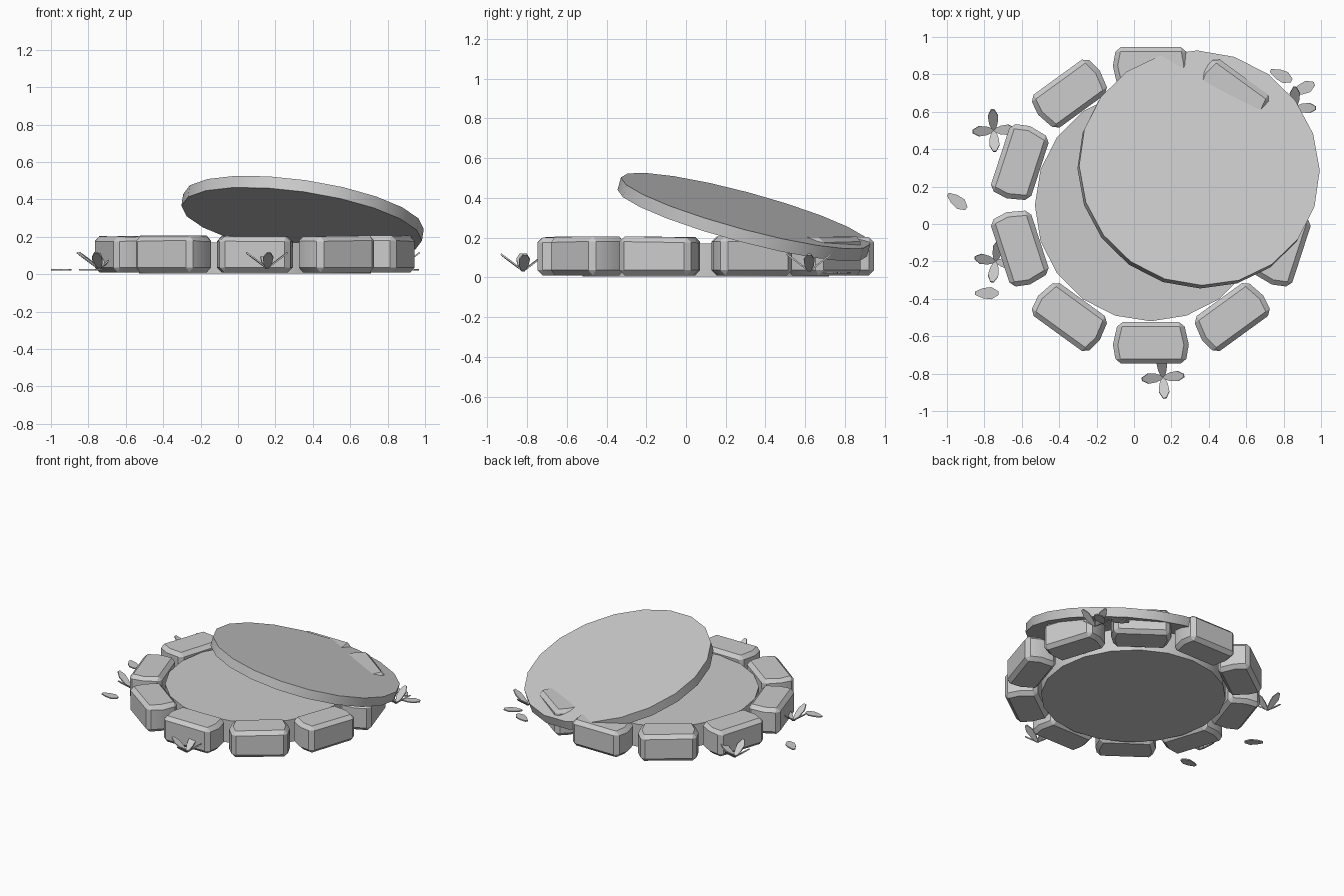
import bpy, bmesh, math, random
from mathutils import Vector, Matrix

random.seed(4)
if "Cube" in bpy.data.objects:
    bpy.data.objects.remove(bpy.data.objects["Cube"])

grey = bpy.data.materials.new("plain_grey")
grey.use_nodes = True
grey.diffuse_color = (0.6, 0.6, 0.6, 1)
grey.node_tree.nodes["Principled BSDF"].inputs["Base Color"].default_value = (0.6, 0.6, 0.6, 1)


def finish(bm, name, matrix, smooth=None):
    bmesh.ops.recalc_face_normals(bm, faces=bm.faces)
    mesh = bpy.data.meshes.new(name)
    bm.to_mesh(mesh)
    bm.free()
    mesh.materials.append(grey)
    obj = bpy.data.objects.new(name, mesh)
    bpy.context.collection.objects.link(obj)
    obj.matrix_world = matrix
    if smooth:
        bpy.ops.object.select_all(action="DESELECT")
        obj.select_set(True)
        bpy.context.view_layer.objects.active = obj
        bpy.ops.object.shade_smooth_by_angle(angle=math.radians(smooth))
    return obj


def disc(name, radius, height, matrix):
    """Flat 20-sided disc whose top face lies on the local origin."""
    bm = bmesh.new()
    bmesh.ops.create_cone(bm, cap_ends=True, segments=20, radius1=radius, radius2=radius,
                          depth=height, matrix=Matrix.Translation((0, 0, -height / 2)))
    return finish(bm, name, matrix, 30)


def stone(name, matrix):
    """Block with slightly pointed ends and chamfered edges; local -y faces outward."""
    bm = bmesh.new()
    half = [(0.185, -0.112), (0.203, -0.01), (0.175, 0.112)]
    outline = half + [(-x, y) for x, y in reversed(half)]
    base = bm.faces.new([bm.verts.new((x, y, 0.01)) for x, y in outline])
    top = bmesh.ops.extrude_face_region(bm, geom=[base])["geom"]
    for v in top:
        if isinstance(v, bmesh.types.BMVert):
            v.co.z = 0.205 + random.uniform(-0.006, 0.003)
    bmesh.ops.recalc_face_normals(bm, faces=bm.faces)
    sharp = [e for e in bm.edges if e.calc_face_angle(0) > 0.5]
    bmesh.ops.bevel(bm, geom=sharp, offset=0.026, segments=1, affect="EDGES", clamp_overlap=True)
    return finish(bm, name, matrix, 30)


def leaf(name, length, width, matrix):
    """Thin pointed leaf running along local +x from the origin."""
    bm = bmesh.new()
    rows = [(0, 0.14), (0.35, 0.42), (0.7, 0.5), (1, 0.16)]
    side = [(x * length, y * width) for x, y in rows]
    outline = side + [(x, -y) for x, y in reversed(side)]
    face = bm.faces.new([bm.verts.new((x, y, -0.004)) for x, y in outline])
    top = bmesh.ops.extrude_face_region(bm, geom=[face])["geom"]
    bmesh.ops.translate(bm, vec=(0, 0, 0.008), verts=[v for v in top if isinstance(v, bmesh.types.BMVert)])
    return finish(bm, name, matrix)


def turn(angle, axis="Z"):
    return Matrix.Rotation(math.radians(angle), 4, axis)


# Ring of ten stones round a filled basin
centre = Vector((0.09, 0.10, 0))
for i in range(10):
    stone(f"rim_stone_{i + 1}",
          Matrix.Translation(centre) @ turn(36 * i) @ Matrix.Translation((0, -0.735, 0)))
disc("basin", 0.62, 0.165, Matrix.Translation(centre + Vector((0, 0, 0.17))))

# Lid resting tilted on the rim
tilt = Vector((0, 0, 1)).rotation_difference(Vector((0.15, 0.27, 1))).to_matrix().to_4x4()
disc("tilted_lid", 0.65, 0.065, Matrix.Translation((0.35, 0.30, 0.335)) @ tilt)

# Four-leaved sprouts at the foot of the stones
sprouts = [(0.155, -0.82, 5), (-0.75, 0.50, 3), (-0.74, -0.2, -10), (0.86, 0.62, 0)]
for i, (x, y, angle) in enumerate(sprouts):
    for k in range(4):
        leaf(f"sprout_{i + 1}_leaf_{k + 1}", 0.14, 0.055,
             Matrix.Translation((x, y, 0.032)) @ turn(angle + 90 * k) @ turn(-37, "Y"))

# Fallen leaves lying on the ground
fallen = [(-0.995, 0.16, -38), (-0.85, -0.37, 0), (0.85, 0.70, 24), (0.73, 0.82, -25)]
for i, (x, y, angle) in enumerate(fallen):
    leaf(f"fallen_leaf_{i + 1}", 0.125, 0.065,
         Matrix.Translation((x, y, 0.024)) @ turn(angle))
